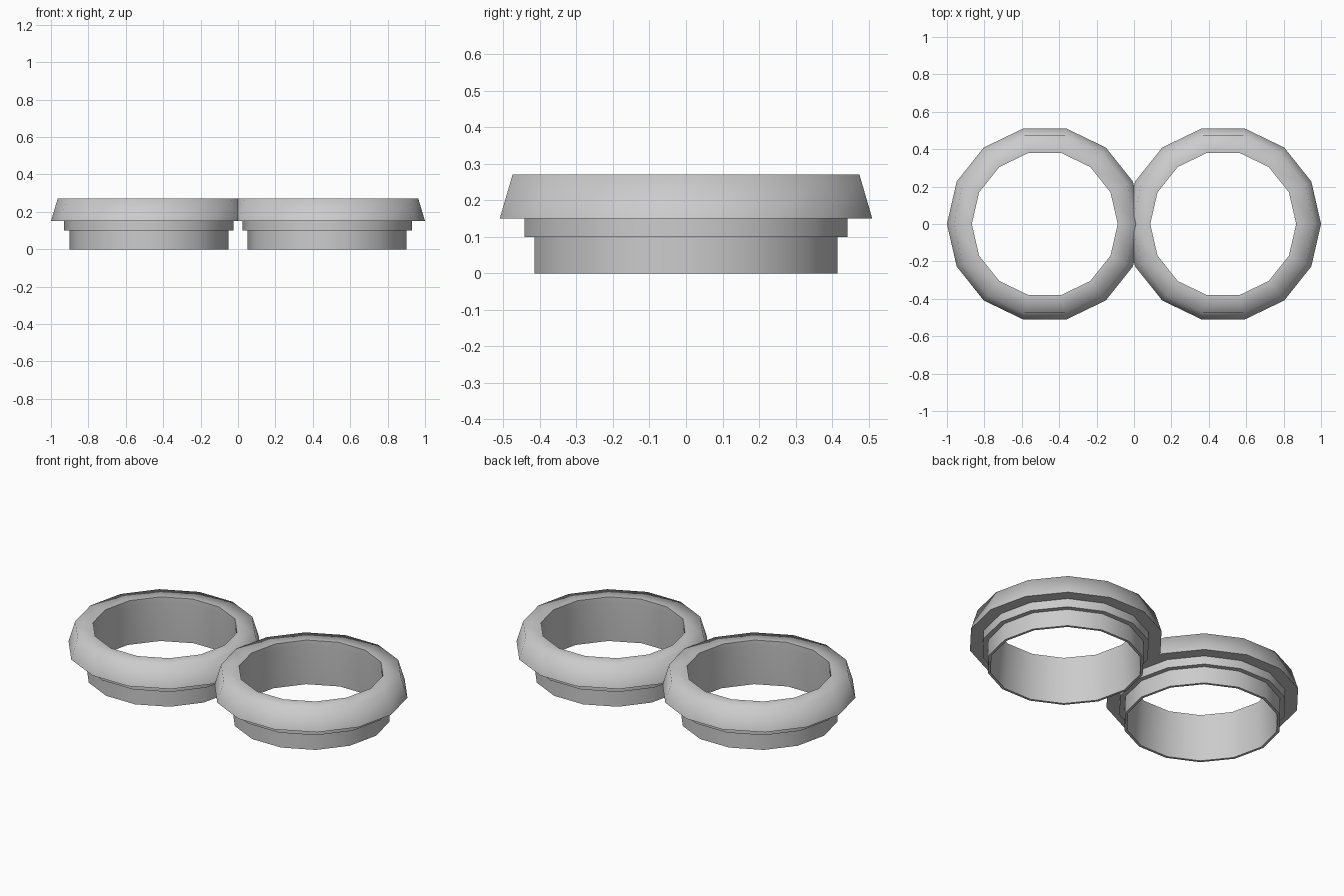
import bpy, bmesh, math

if "Cube" in bpy.data.objects:
    bpy.data.objects.remove(bpy.data.objects["Cube"])

SIDES = 14
# closed ring cross-section: (radius, z)
PROFILE = [(0.41, 0.0), (0.425, 0.0), (0.425, 0.10), (0.453, 0.10),
           (0.453, 0.15), (0.523, 0.15), (0.487, 0.27), (0.39, 0.27),
           (0.39, 0.235)]


def make_ring(name, cx):
    bm = bmesh.new()
    loops = []
    for i in range(SIDES):
        a = 2 * math.pi * i / SIDES
        loops.append([bm.verts.new((r * math.cos(a), r * math.sin(a), z))
                      for r, z in PROFILE])
    n = len(PROFILE)
    for i in range(SIDES):
        p, q = loops[i], loops[(i + 1) % SIDES]
        for j in range(n):
            k = (j + 1) % n
            bm.faces.new((p[j], q[j], q[k], p[k]))
    bmesh.ops.recalc_face_normals(bm, faces=bm.faces)
    mesh = bpy.data.meshes.new(name)
    bm.to_mesh(mesh)
    bm.free()
    ob = bpy.data.objects.new(name, mesh)
    ob.location.x = cx
    bpy.context.collection.objects.link(ob)
    # rounded-looking top, crisp steps underneath
    bpy.ops.object.select_all(action='DESELECT')
    ob.select_set(True)
    bpy.context.view_layer.objects.active = ob
    bpy.ops.object.shade_smooth_by_angle(angle=math.radians(76))
    return ob


# pair of stepped rings overlapping at the middle
make_ring("left_ring", -0.477)
make_ring("right_ring", 0.477)
